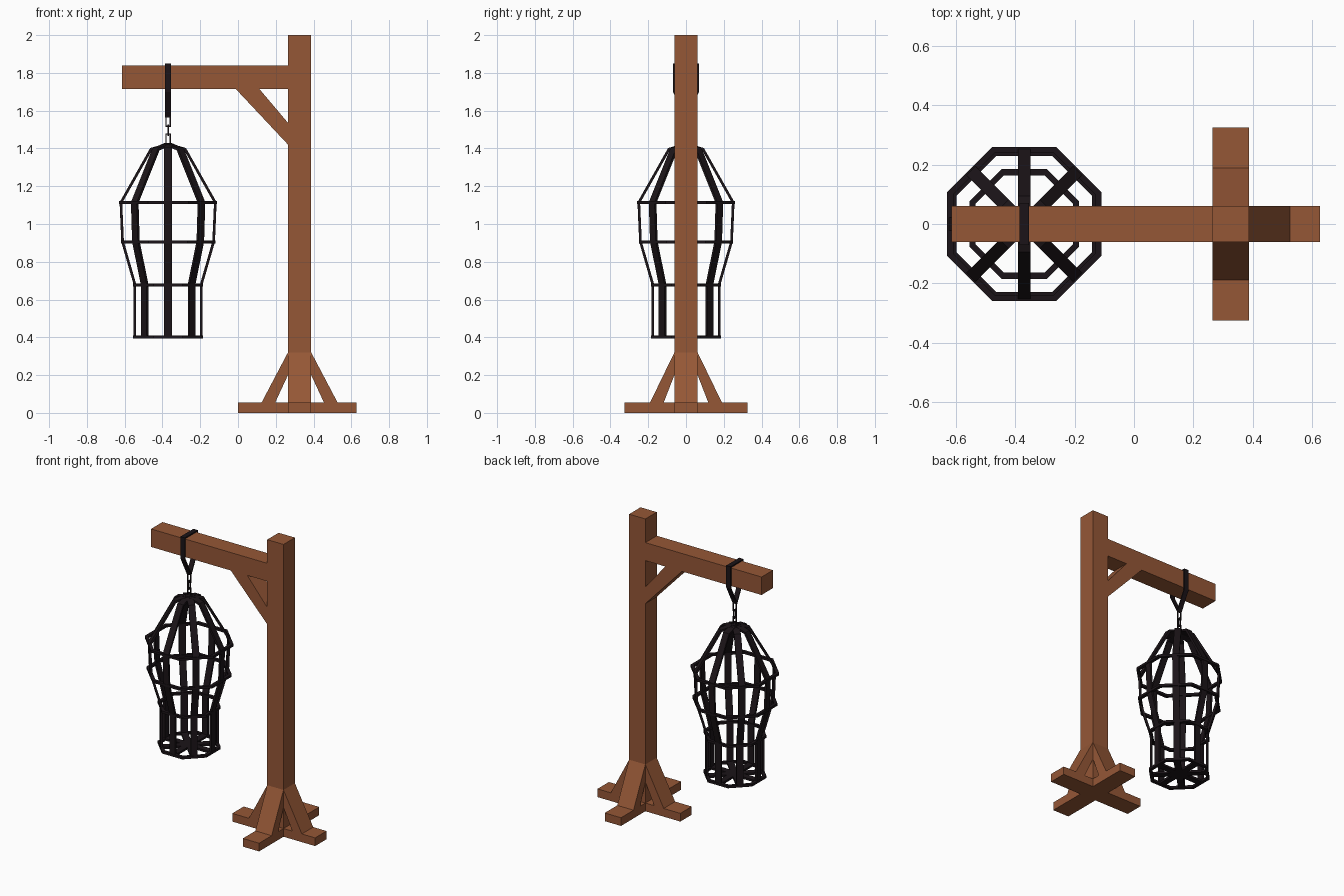
import bpy, bmesh, math
from mathutils import Matrix, Vector

if "Cube" in bpy.data.objects:
    bpy.data.objects.remove(bpy.data.objects["Cube"])


def material(name, rgb):
    m = bpy.data.materials.new(name)
    m.diffuse_color = (*rgb, 1)
    m.use_nodes = True
    m.node_tree.nodes["Principled BSDF"].inputs["Base Color"].default_value = m.diffuse_color
    return m


WOOD = material("wood", (0.30, 0.095, 0.037))
IRON = material("iron", (0.011, 0.007, 0.009))
POST_X, CAGE_X, HALF = 0.326, -0.37, 0.0615


def finish(name, bm, mat, matrix):
    bmesh.ops.recalc_face_normals(bm, faces=bm.faces)
    bm.transform(matrix)
    me = bpy.data.meshes.new(name)
    bm.to_mesh(me)
    bm.free()
    me.materials.append(mat)
    ob = bpy.data.objects.new(name, me)
    bpy.context.collection.objects.link(ob)
    return ob


def prism(name, pts, width, mat=WOOD, matrix=Matrix()):
    """Convex XZ outline given thickness along Y."""
    bm = bmesh.new()
    f = bm.faces.new([bm.verts.new((x, -width / 2, z)) for x, z in pts])
    g = bmesh.ops.extrude_face_region(bm, geom=[f])["geom"]
    bmesh.ops.translate(bm, vec=(0, width, 0),
                        verts=[v for v in g if isinstance(v, bmesh.types.BMVert)])
    return finish(name, bm, mat, matrix)


def box(name, x0, x1, z0, z1, width, matrix=Matrix()):
    return prism(name, [(x0, z0), (x1, z0), (x1, z1), (x0, z1)], width, WOOD, matrix)


def strip(name, path, width, thick, closed, matrix):
    """Flat iron bar bent along a clockwise XZ path, thickened inward with mitres."""
    pts = [Vector(p) for p in path]
    n = len(pts)
    count = n if closed else n - 1
    normals = []
    for i in range(count):
        d = (pts[(i + 1) % n] - pts[i]).normalized()
        normals.append(Vector((d.y, -d.x)))
    bm = bmesh.new()
    sections = []
    for i, p in enumerate(pts):
        a = normals[i - 1] if closed or i > 0 else normals[0]
        b = normals[i] if i < count else normals[-1]
        q = p + (a + b) * (thick / (1 + a.dot(b)))
        w = width / 2
        sections.append([bm.verts.new(c) for c in (
            (p.x, -w, p.y), (p.x, w, p.y), (q.x, w, q.y), (q.x, -w, q.y))])
    for i in range(count):
        s, t = sections[i], sections[(i + 1) % n]
        for k in range(4):
            j = (k + 1) % 4
            bm.faces.new((s[k], s[j], t[j], t[k]))
    if not closed:
        bm.faces.new(sections[0])
        bm.faces.new(sections[-1])
    return finish(name, bm, IRON, matrix)


def at(x, z=0, turn=0):
    return Matrix.Translation((x, 0, z)) @ Matrix.Rotation(math.radians(turn), 4, 'Z')


# Post, arm and arm brace
box("post", -HALF, HALF, 0, 2, 2 * HALF, at(POST_X))
box("arm", -0.615, POST_X - HALF, 1.715, 1.838, 2 * HALF)
prism("arm_brace", [(-0.012, 1.715), (0.265, 1.42), (0.265, 1.535), (0.113, 1.715)], 2 * HALF)

# Crossed feet with sloping struts
box("foot_side", -0.313 - 0.013, 0.301, 0, 0.056, 2 * HALF, at(POST_X))
box("foot_front_back", -0.325, 0.325, 0, 0.056, 2 * HALF, at(POST_X, 0, 90))
for i in range(4):
    reach = 0.201 if i % 2 == 0 else 0.19
    prism(f"foot_strut_{i + 1}",
          [(HALF, 0.32), (HALF, 0.2), (reach - 0.072, 0.055), (reach, 0.055)],
          2 * HALF, WOOD, at(POST_X, 0, 90 * i))

# Strap looped over the arm
strip("hanging_strap", [(-0.07, 1.85), (0.07, 1.85), (0.07, 1.70), (0, 1.565), (-0.07, 1.70)],
      0.033, 0.008, True, at(CAGE_X))
bpy.data.objects["hanging_strap"].data.transform(
    at(CAGE_X, 0, 90) @ Matrix.Translation((-CAGE_X, 0, 0)))

# Chain of alternating links
for i, z in enumerate((1.545, 1.497, 1.449)):
    strip(f"chain_link_{i + 1}", [(-0.015, 0.031), (0.015, 0.031), (0.015, -0.031), (-0.015, -0.031)],
          0.008, 0.007, True, at(CAGE_X, z, 90 * (i % 2)))

# Cage bars, running from the crown down and under the floor
BAR = [(0, 1.43), (0.095, 1.402), (0.257, 1.115), (0.248, 0.905),
       (0.183, 0.68), (0.183, 0.396), (0, 0.396)]
for i in range(8):
    strip(f"cage_bar_{i + 1}", BAR, 0.043, 0.014, False, at(CAGE_X, 0, 45 * i))

# Octagonal hoops
for i, (z, apothem) in enumerate(((1.113, 0.26), (0.904, 0.25), (0.677, 0.185), (0.402, 0.185))):
    r = apothem / math.cos(math.pi / 8)
    ring = [(r * math.cos(-math.pi * (k + 0.5) / 4), r * math.sin(-math.pi * (k + 0.5) / 4))
            for k in range(8)]
    strip(f"cage_hoop_{i + 1}", ring, 0.016, 0.021, True,
          at(CAGE_X, z) @ Matrix.Rotation(math.pi / 2, 4, 'X'))
